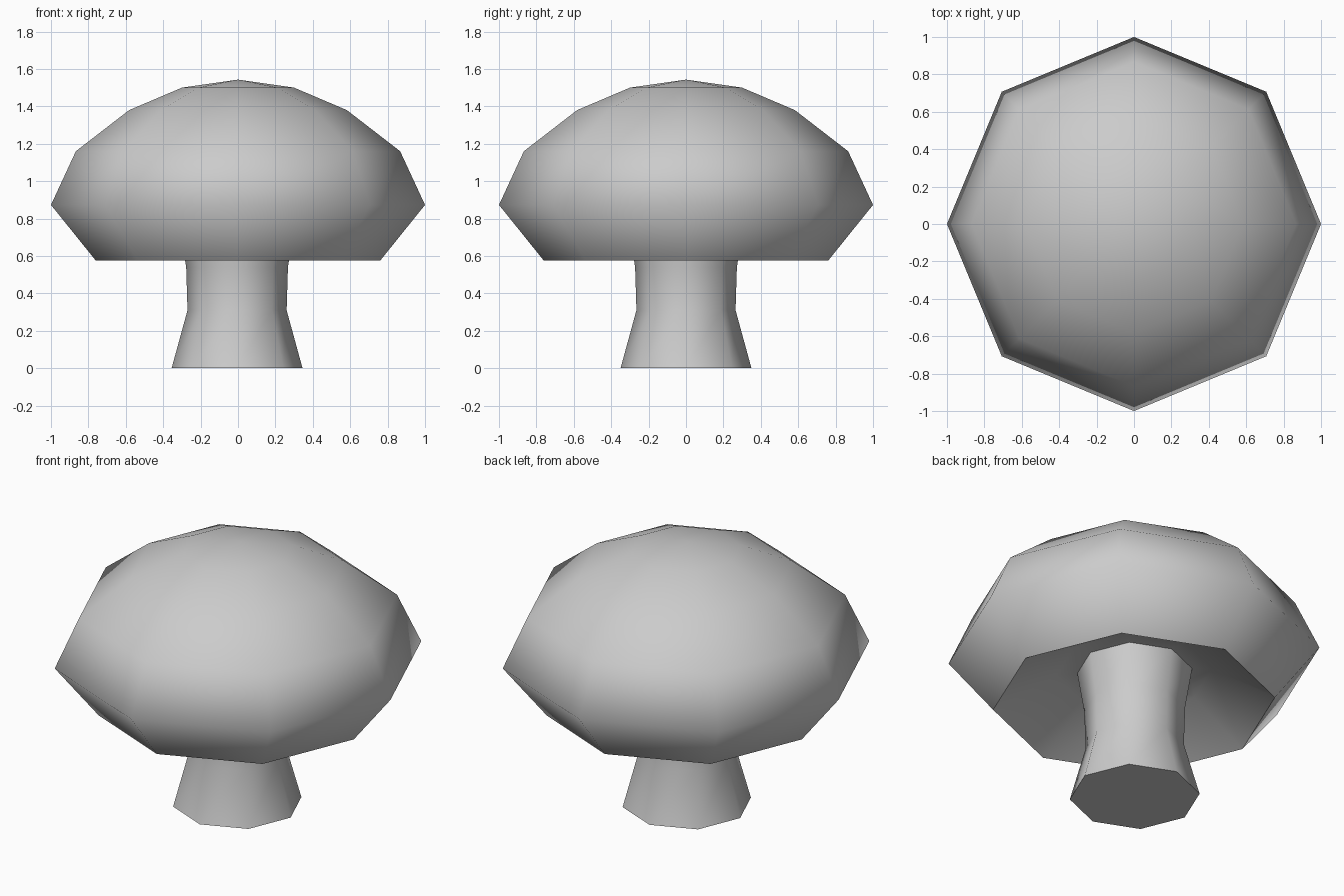
import bpy, bmesh, math

if "Cube" in bpy.data.objects:
    bpy.data.objects.remove(bpy.data.objects["Cube"])

SIDES = 8


def lathe(name, profile, sharp_angle, cx=0.0):
    """Revolve (radius, z) points into an eight-sided shell; radius 0 makes a pole."""
    bm = bmesh.new()
    rings = []
    for r, z in profile:
        count = 1 if r == 0 else SIDES
        rings.append([bm.verts.new((cx + r * math.cos(i * math.tau / SIDES),
                                    r * math.sin(i * math.tau / SIDES), z))
                      for i in range(count)])
    for a, b in zip(rings, rings[1:]):
        for i in range(SIDES):
            j = (i + 1) % SIDES
            if len(b) == 1:
                bm.faces.new((a[i], a[j], b[0]))
            else:
                bm.faces.new((a[i], a[j], b[j], b[i]))
    # close a flat base when the profile starts on the ground
    if profile[0][1] == 0:
        bm.faces.new(rings[0][::-1])
    bm.normal_update()
    mesh = bpy.data.meshes.new(name)
    bm.to_mesh(mesh)
    bm.free()
    obj = bpy.data.objects.new(name, mesh)
    bpy.context.collection.objects.link(obj)
    bpy.context.view_layer.objects.active = obj
    obj.select_set(True)
    bpy.ops.object.shade_smooth_by_angle(angle=math.radians(sharp_angle))
    obj.select_set(False)
    return obj


# Stem: flared foot, narrow waist, widening into the hollow underside
lathe("stem", [(0.35, 0), (0.265, 0.31), (0.272, 0.54), (0.31, 0.78)], 60, -0.005)

# Cap: hollow underside, rim, wide belly and shallow dome
lathe("cap", [(0.30, 0.78), (0.42, 0.77), (0.76, 0.575), (1.0, 0.873),
              (0.867, 1.16), (0.582, 1.38), (0.30, 1.50), (0, 1.543)], 85)
